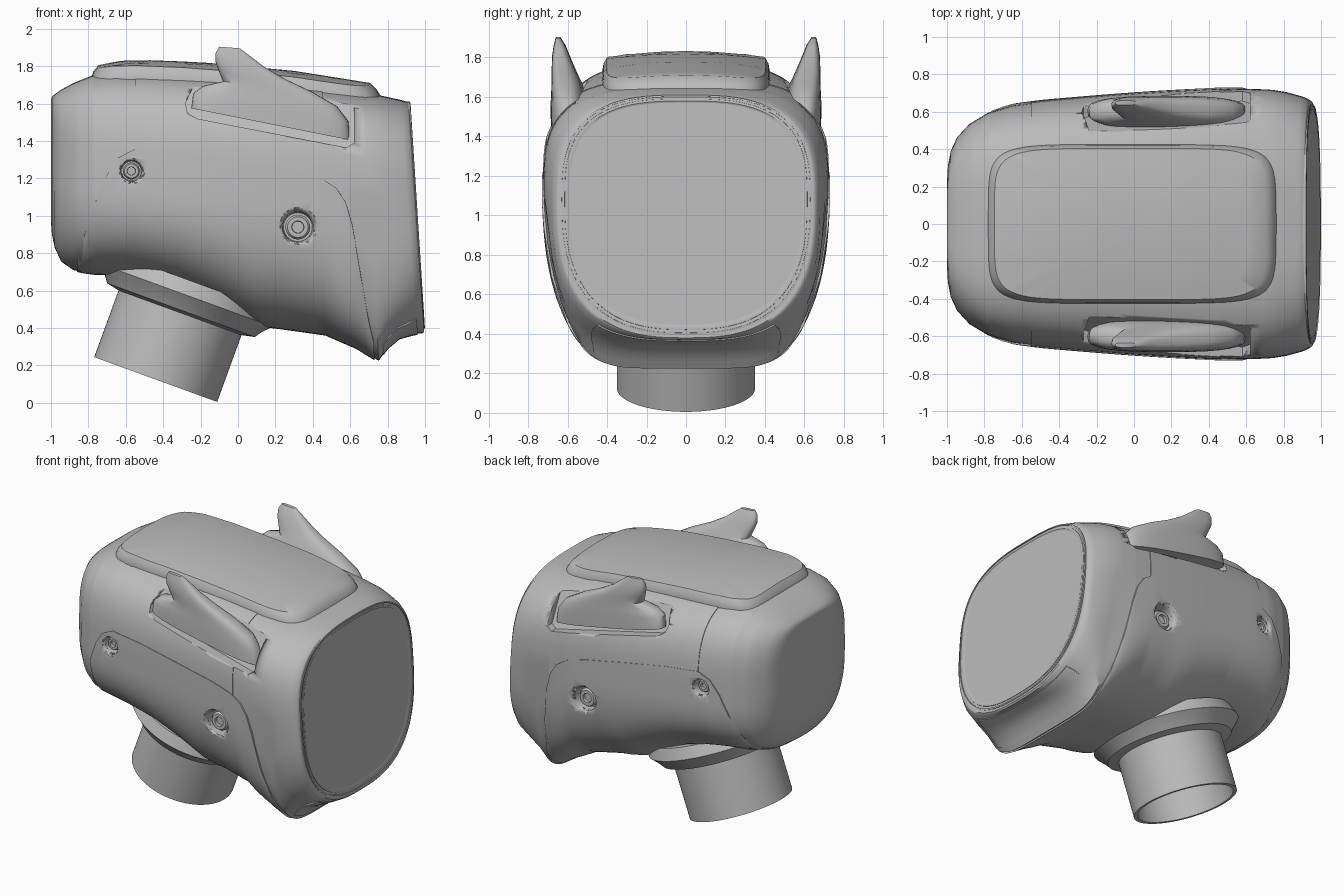
import bpy, bmesh
from math import sin, cos, pi, radians, copysign, asin
from mathutils import Matrix, Vector

if "Cube" in bpy.data.objects:
    bpy.data.objects.remove(bpy.data.objects["Cube"])

grey = bpy.data.materials.new("plain_grey")
grey.use_nodes = True
grey.diffuse_color = (0.5, 0.5, 0.5, 1)
grey.node_tree.nodes["Principled BSDF"].inputs["Base Color"].default_value = (0.5, 0.5, 0.5, 1)


def loft(name, rings, caps=True, angle=35, matrix=None):
    """Skin a list of closed rings that have equal point counts."""
    bm = bmesh.new()
    rows = [[bm.verts.new(p) for p in ring] for ring in rings]
    for a, b in zip(rows, rows[1:]):
        for i in range(len(a)):
            j = (i + 1) % len(a)
            bm.faces.new((a[i], a[j], b[j], b[i]))
    if caps:
        bm.faces.new(rows[0])
        bm.faces.new(rows[-1])
    bmesh.ops.remove_doubles(bm, verts=bm.verts, dist=1e-5)
    bmesh.ops.recalc_face_normals(bm, faces=bm.faces)
    if matrix:
        bm.transform(matrix)
    mesh = bpy.data.meshes.new(name)
    bm.to_mesh(mesh)
    bm.free()
    mesh.materials.append(grey)
    ob = bpy.data.objects.new(name, mesh)
    bpy.context.collection.objects.link(ob)
    bpy.ops.object.select_all(action='DESELECT')
    ob.select_set(True)
    bpy.context.view_layer.objects.active = ob
    bpy.ops.object.shade_smooth_by_angle(angle=radians(angle))
    return ob


def power(v, e):
    return copysign(abs(v) ** e, v)


def lerp(table, x):
    """Linear lookup in rows that start with x."""
    x = min(max(x, table[0][0]), table[-1][0])
    for a, b in zip(table, table[1:]):
        if x <= b[0]:
            t = (x - a[0]) / (b[0] - a[0])
            return [p + (q - p) * t for p, q in zip(a[1:], b[1:])]


# Head stations: x, half width, bottom, widest height, top, squareness below and above
HEAD = [(-1, .22, .97, 1.28, 1.615, 2.6, 4), (-.995, .31, .90, 1.27, 1.635, 2.6, 4),
        (-.98, .39, .83, 1.25, 1.65, 2.6, 4), (-.945, .465, .755, 1.22, 1.675, 2.6, 3.9),
        (-.88, .535, .71, 1.2, 1.71, 2.6, 3.8), (-.78, .595, .69, 1.18, 1.75, 2.6, 3.7),
        (-.65, .635, .69, 1.17, 1.77, 2.6, 3.5), (-.5, .655, .67, 1.16, 1.77, 2.6, 3.4),
        (-.3, .672, .62, 1.15, 1.76, 2.6, 3.4), (-.1, .688, .53, 1.15, 1.745, 2.6, 3.4),
        (.1, .702, .42, 1.15, 1.73, 2.6, 3.4), (.25, .71, .40, 1.15, 1.715, 2.6, 3.4),
        (.45, .72, .37, 1.14, 1.69, 3, 3.4), (.6, .722, .30, 1.12, 1.67, 4.4, 3.4),
        (.71, .72, .225, 1.1, 1.655, 6, 3.3), (.76, .715, .295, 1.09, 1.65, 5.5, 3.3),
        (.82, .705, .345, 1.08, 1.64, 4.5, 3.2), (.91, .68, .37, 1.06, 1.62, 3.2, 3.1),
        (.945, .66, .37, 1.06, 1.61, 2.7, 3), (.955, .64, .38, 1.06, 1.60, 2.7, 3)]


def point(x, a, dims, scale=1.0):
    """Point on the rounded-square section at x; angle 0 is +y, a quarter turn is up."""
    w, zb, zm, zt, low, high = dims
    h, n = (zt - zm, high) if sin(a) > 0 else (zm - zb, low)
    t = power(sin(a), 2 / n)
    if t < 0:  # the squarer undersides narrow towards the chin
        w *= 1 - .073 * (low - 2.6) * abs(t) ** 1.5
    lean = 0.064 * min(max((x - .2) / .6, 0), 1)
    z = zm + scale * h * t
    return (x - lean * (z - 1), scale * w * power(cos(a), 2 / n), z)


def angle_at(x, z):
    w, zb, zm, zt, low, high = lerp(HEAD, x)
    h, n = (zt - zm, high) if z > zm else (zm - zb, low)
    return asin(power(max(-1, min(1, (z - zm) / h)), n / 2))


def shell(name, columns, lift, steps=64):
    """Thin raised panel following the head; columns hold x and two angles."""
    rings = []
    for x, a0, a1 in columns:
        angles = [a0 + (a1 - a0) * i / steps for i in range(steps + 1)]
        dims = lerp(HEAD, x)
        rings.append([point(x, a, dims, 1 + lift) for a in angles]
                     + [point(x, a, dims, .97) for a in reversed(angles)])
    return loft(name, rings)


TURN = [2 * pi * i / 96 for i in range(96)]
stations = sorted({r[0] for r in HEAD} | {-.86 + i * .08 + .01 for i in range(19)})
head = loft("head_body", [[point(x, a, lerp(HEAD, x)) for a in TURN] for x in stations])

# Jaw cover wraps underneath from side to side
JAW_TOP = [(-.86, .76), (-.82, .9), (-.76, 1.08), (-.7, 1.22), (-.64, 1.31), (-.55, 1.355), (-.3, 1.335),
           (0, 1.29), (.3, 1.24), (.45, 1.2), (.53, 1.15), (.58, 1.07), (.61, .95), (.64, .7), (.67, .45), (.69, .33)]
jaw_x = sorted({r[0] for r in JAW_TOP} | {-.48 + i * .08 for i in range(12)})
jaw = []
for x in jaw_x:
    a = angle_at(x, lerp(JAW_TOP, x)[0])
    jaw.append((x, a, -pi - a))
jaw = shell("jaw_cover", jaw, .013)

# Crown band goes over the top between the two upright seams
crown = []
for i in range(16):
    x = -.55 + 1.02 * i / 15
    a = angle_at(x, lerp(JAW_TOP, x)[0] - .04)
    crown.append((x, a, pi - a))
band = shell("crown_band", crown, .006)

# Chin panel
shell("chin_panel", [(x, radians(-56), radians(-124)) for x in (.735, .76, .79, .82, .87, .92)], .008)

# Visor in a fine surrounding rim
VISOR = (.62, .415, 1.08, 1.595, 2.6, 2.9)
loft("visor", [[point(x, a, VISOR, s) for a in TURN]
               for x, s in ((.93, 1), (.958, .99), (.96, .97), (.954, .95), (.954, .5))])
loft("visor_rim", [[point(x, a, VISOR, s) for a in TURN]
                   for x, s in ((.92, 1.03), (.959, 1.03), (.961, 1.015), (.92, 1.01))])

# Raised top plate with a soft crown and a wider bevel at the front
PLATE_TOP = [(-.8, 1.79), (-.68, 1.825), (-.55, 1.835), (-.2, 1.822), (.3, 1.775), (.7, 1.712), (.8, 1.69)]
plate = []
for s, front, drop in ((1, .77, .13), (1, .765, .06), (.985, .74, .025), (.95, .705, 0), (.8, .6, 0),
                       (.6, .45, 0), (.4, .3, 0), (.2, .15, 0), (.02, .015, 0)):
    ring = []
    for a in TURN:
        x = power(cos(a), .34) * (front if cos(a) > 0 else .785 * s)
        y = .425 * s * power(sin(a), .34)
        ring.append((x, y, lerp(PLATE_TOP, x)[0] - .2 * y * y - drop))
    plate.append(ring)
loft("top_plate", plate)


def disc(name, x, z, side, profile):
    """Turned part on a sideways axis; profile rows hold radius and distance from centre."""
    return loft(name, [[(x + r * cos(a), side * y, z + r * sin(a)) for a in TURN[::3]] for r, y in profile])


cutters = []
POCKET = [(-.28, 1.6), (-.24, 1.69), (-.16, 1.715), (.1, 1.69), (.58, 1.625), (.62, 1.58),
          (.62, 1.39), (.58, 1.365), (-.22, 1.52), (-.27, 1.55)]
# Ear levels: height, rear x, front x, inner y, outer y, forward droop
EAR = [(1.49, -.25, .60, .52, .685, .2), (1.58, -.24, .59, .51, .685, .18), (1.64, -.19, .53, .52, .682, .15),
       (1.69, -.08, .40, .54, .68, .12), (1.75, -.10, .25, .565, .68, .1), (1.81, -.12, .14, .59, .678, .1),
       (1.86, -.12, .07, .61, .67, .1), (1.90, -.10, .01, .635, .66, .08)]
BOLTS = [("front_bolt", .32, .94, .11), ("rear_bolt", -.57, 1.24, .075)]

for side, label in ((1, "left"), (-1, "right")):
    # Pocket around the ear
    inner = [(x, side * (.66 - .5 * (z - 1.36)), z) for x, z in POCKET]
    outer = [(x, side * .9, z) for x, z in POCKET]
    cutters.append(loft(label + "_pocket_cutter", [inner, outer]))

    # Pointed ear
    rings = []
    for z, x0, x1, y0, y1, droop in EAR:
        ring = []
        for a in TURN[::3]:
            x = (x0 + x1) / 2 + (x1 - x0) / 2 * power(cos(a), .7)
            y = (y0 + y1) / 2 + (y1 - y0) / 2 * power(sin(a), .7)
            ring.append((x, side * y, z - droop * (x - (x0 + x1) / 2)))
        rings.append(ring)
    loft(label + "_ear", rings)

    # Sunken bolts
    for name, x, z, r in BOLTS:
        y = abs(point(x, angle_at(x, z), lerp(HEAD, x))[1])
        cutters.append(disc(label + "_" + name + "_cutter", x, z, side,
                            [(r * .7, y - .08), (r * .75, y - .02), (r * 1.15, y + .05)]))
        disc(label + "_" + name, x, z, side,
             [(r * .6, y - .1), (r * .6, y - .045), (r * .5, y - .03), (r * .3, y - .03), (r * .28, y - .05)])

# Cut the pockets and bolt holes
for ob in (head, jaw, band):
    for c in cutters:
        if (ob is jaw and "pocket" in c.name) or (ob is band and "bolt" in c.name):
            continue
        mod = ob.modifiers.new(c.name, 'BOOLEAN')
        mod.operation = 'DIFFERENCE'
        mod.solver = 'EXACT'
        mod.object = c
    tidy = ob.modifiers.new("clean_shading", 'WEIGHTED_NORMAL')
    tidy.keep_sharp = True
for c in cutters:
    c.hide_render = True
    c.hide_set(True)

# Tilted open neck tube with a flared collar
NECK = [(.001, .42), (.325, .42), (.325, 0), (.35, 0), (.35, .38), (.42, .395), (.445, .43), (.49, .48), (.46, .56)]
loft("neck", [[(r * cos(a), r * sin(a), h) for a in TURN] for r, h in NECK],
     matrix=Matrix.Translation(Vector((-.44, 0, .125))) @ Matrix.Rotation(radians(20), 4, 'Y'))
